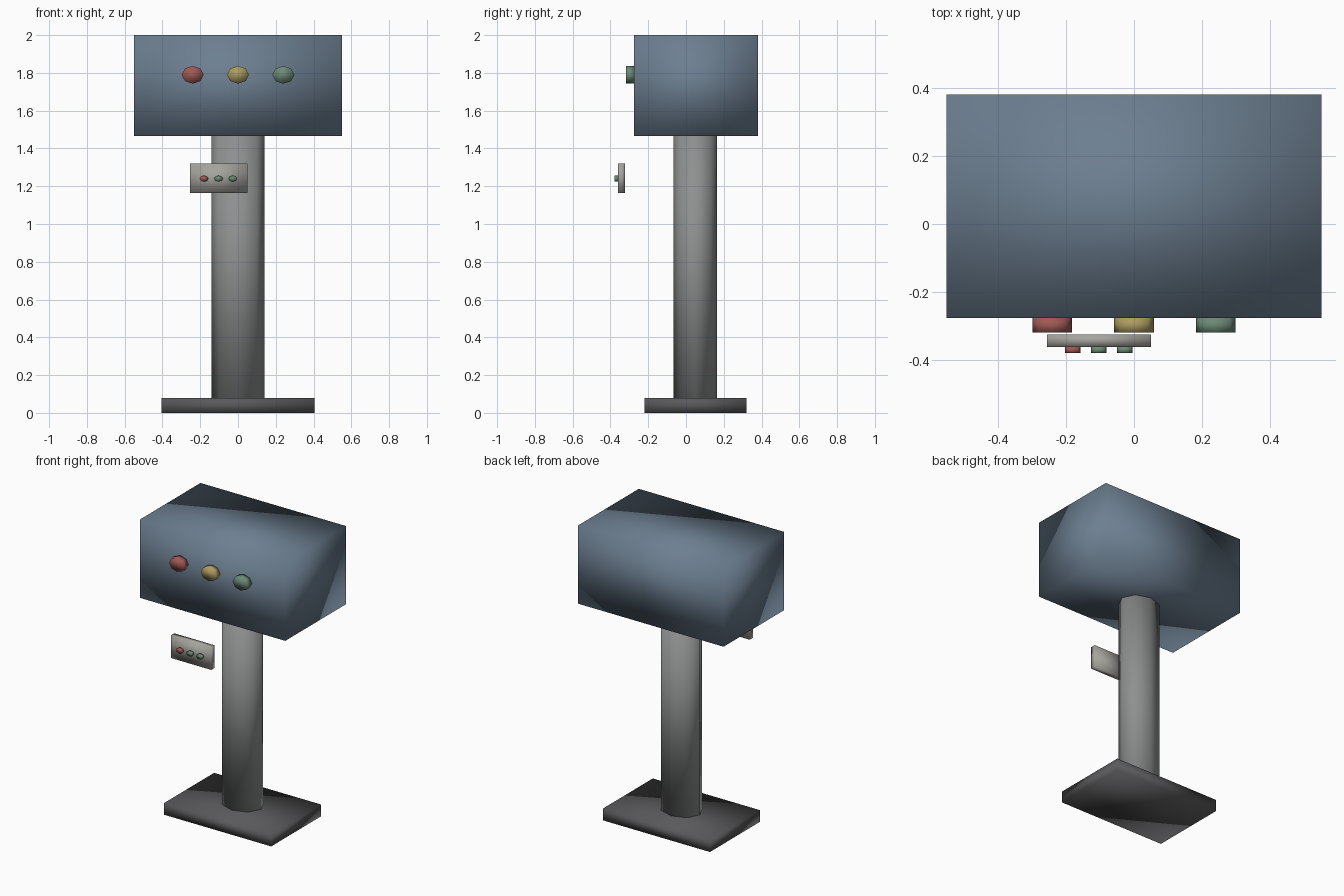
import bpy
import bmesh
from mathutils import Matrix

if "Cube" in bpy.data.objects:
    bpy.data.objects.remove(bpy.data.objects["Cube"])


def material(name, rgb):
    mat = bpy.data.materials.new(name)
    mat.diffuse_color = (*rgb, 1)
    mat.use_nodes = True
    mat.node_tree.nodes["Principled BSDF"].inputs["Base Color"].default_value = mat.diffuse_color
    return mat


BLUE = material("slate_blue", (0.15, 0.21, 0.28))
DARK = material("dark_grey", (0.10, 0.10, 0.105))
STEEL = material("steel_grey", (0.27, 0.28, 0.28))
PALE = material("pale_grey", (0.38, 0.37, 0.34))
RED = material("red", (0.35, 0.10, 0.09))
YELLOW = material("yellow", (0.42, 0.33, 0.12))
GREEN = material("green", (0.15, 0.25, 0.18))


def finish(name, bm, lo, hi, mat):
    """Stretch a unit shape to the given bounds and make it an object."""
    size = [b - a for a, b in zip(lo, hi)]
    bmesh.ops.scale(bm, vec=size, verts=bm.verts)
    for face in bm.faces:
        face.smooth = True
    mesh = bpy.data.meshes.new(name)
    bm.to_mesh(mesh)
    bm.free()
    mesh.materials.append(mat)
    obj = bpy.data.objects.new(name, mesh)
    obj.location = [(a + b) / 2 for a, b in zip(lo, hi)]
    bpy.context.collection.objects.link(obj)


def box(name, lo, hi, mat):
    bm = bmesh.new()
    bmesh.ops.create_cube(bm, size=1)
    finish(name, bm, lo, hi, mat)


def octagon(name, lo, hi, mat, axis="Z"):
    """Eight-sided oval prism along Z, or along Y for buttons."""
    bm = bmesh.new()
    turn = Matrix.Rotation(1.5707963, 4, "X") if axis == "Y" else Matrix()
    bmesh.ops.create_cone(bm, cap_ends=True, segments=8, radius1=0.5,
                          radius2=0.5, depth=1, matrix=turn)
    finish(name, bm, lo, hi, mat)


def button(name, x, z, rx, rz, y0, y1, mat):
    octagon(name, (x - rx, y0, z - rz), (x + rx, y1, z + rz), mat, "Y")


# Stand
box("base_plate", (-0.405, -0.22, 0), (0.405, 0.32, 0.08), DARK)
octagon("column", (-0.14, -0.065, 0.08), (0.14, 0.165, 1.465), STEEL)

# Head with three large lamps
box("head_box", (-0.55, -0.275, 1.465), (0.55, 0.38, 2.0), BLUE)
for label, x, mat in (("red", -0.24, RED), ("yellow", 0, YELLOW), ("green", 0.24, GREEN)):
    button(f"{label}_lamp", x, 1.79, 0.058, 0.047, -0.318, -0.275, mat)

# Floating control panel with three small buttons
box("control_panel", (-0.255, -0.36, 1.165), (0.05, -0.324, 1.32), PALE)
for label, x, mat in (("left", -0.18, RED), ("middle", -0.103, GREEN), ("right", -0.027, GREEN)):
    button(f"{label}_button", x, 1.24, 0.023, 0.016, -0.378, -0.36, mat)
